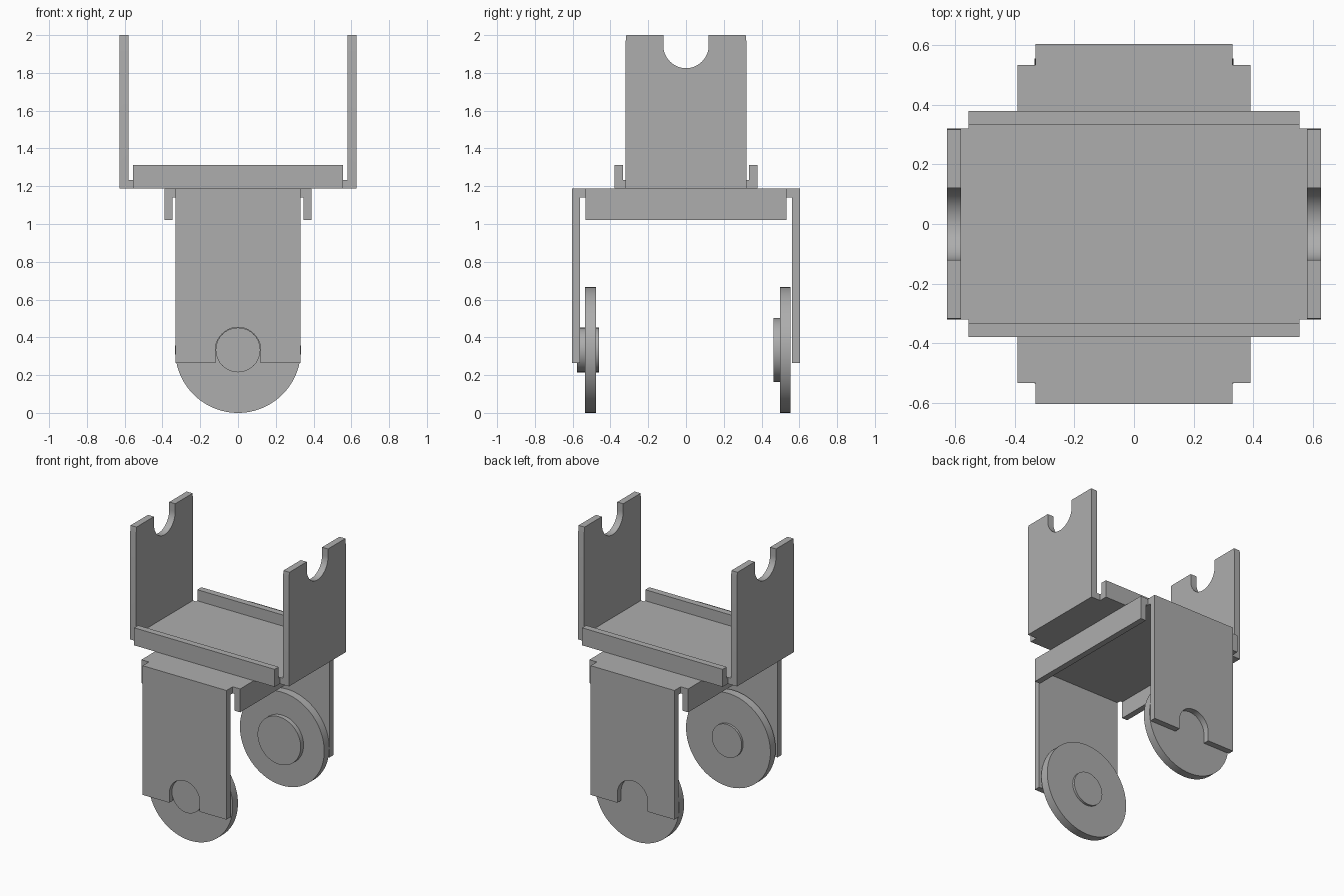
import bpy, bmesh, math
from mathutils import Vector

cube = bpy.data.objects.get("Cube")
if cube:
    bpy.data.objects.remove(cube, do_unlink=True)

grey = bpy.data.materials.new("steel_grey")
grey.use_nodes = True
colour = (0.42, 0.42, 0.42, 1)
grey.diffuse_color = colour
grey.node_tree.nodes["Principled BSDF"].inputs["Base Color"].default_value = colour

AXES = {"x": lambda a, b, d: (d, a, b),
        "y": lambda a, b, d: (a, d, b),
        "z": lambda a, b, d: (a, b, d)}


def prism(name, outline, axis, d0, d1):
    """Extrude a flat outline along an axis from d0 to d1."""
    bm = bmesh.new()
    face = bm.faces.new([bm.verts.new(AXES[axis](a, b, d0)) for a, b in outline])
    ext = bmesh.ops.extrude_face_region(bm, geom=[face], use_keep_orig=True)
    move = Vector(AXES[axis](0, 0, d1 - d0))
    bmesh.ops.translate(bm, vec=move, verts=[v for v in ext["geom"] if isinstance(v, bmesh.types.BMVert)])
    bmesh.ops.recalc_face_normals(bm, faces=bm.faces)
    mesh = bpy.data.meshes.new(name)
    bm.to_mesh(mesh)
    bm.free()
    mesh.materials.append(grey)
    obj = bpy.data.objects.new(name, mesh)
    bpy.context.collection.objects.link(obj)
    return obj


def rect(a0, a1, b0, b1):
    return [(a0, b0), (a1, b0), (a1, b1), (a0, b1)]


def arc(radius, centre, start, end, steps):
    angles = [math.radians(start + (end - start) * i / steps) for i in range(steps + 1)]
    return [(radius * math.cos(t), centre + radius * math.sin(t)) for t in angles]


def stepped(x_in, x_out, y_in, y_out):
    """Rectangle with a square relief at every corner."""
    q = [(x_out, y_in), (x_in, y_in), (x_in, y_out)]
    m = [(-x, y) for x, y in reversed(q)]
    return q + m + [(-x, -y) for x, y in q + m]


def fuse(name, parts):
    """Union the parts into one solid, drop seams, smooth the round edges."""
    base = parts[0]
    base.name = base.data.name = name
    bpy.context.view_layer.objects.active = base
    for part in parts[1:]:
        mod = base.modifiers.new("union", "BOOLEAN")
        mod.operation, mod.solver, mod.object = "UNION", "EXACT", part
        bpy.ops.object.modifier_apply(modifier=mod.name)
        bpy.data.objects.remove(part, do_unlink=True)
    bm = bmesh.new()
    bm.from_mesh(base.data)
    bmesh.ops.remove_doubles(bm, verts=bm.verts, dist=0.0001)
    bmesh.ops.dissolve_limit(bm, angle_limit=0.005, verts=bm.verts, edges=bm.edges)
    bm.to_mesh(base.data)
    bm.free()
    bpy.ops.object.select_all(action="DESELECT")
    base.select_set(True)
    bpy.ops.object.shade_smooth_by_angle(angle=math.radians(30))
    return base


SEAT, NOTCH = 1.187, 0.12      # height where brackets meet, notch radius
AXLE, WHEEL = 0.333, 0.333     # wheel centre height and radius

# Upper bracket: tray, low lips front and back, notched uprights left and right
upright = [(-0.32, SEAT), (0.32, SEAT), (0.32, 1.96), (0.316, 2.0), (NOTCH, 2.0)]
upright += arc(NOTCH, 1.945, 0, -180, 32)
upright += [(-NOTCH, 2.0), (-0.316, 2.0), (-0.32, 1.96)]
parts = [prism("tray", stepped(0.555, 0.627, 0.32, 0.379), "z", SEAT, 1.233)]
for s in (-1, 1):
    parts.append(prism("upright", upright, "x", s * 0.58, s * 0.627))
    parts.append(prism("lip", rect(-0.555, 0.555, SEAT, 1.312), "y", s * 0.333, s * 0.379))
fuse("upper_bracket", parts)

# Lower bracket: plate, short side skirts, notched legs front and back
leg = [(-0.331, SEAT), (-0.331, 0.265), (-NOTCH, 0.265)]
leg += arc(NOTCH, AXLE, 180, 0, 32)
leg += [(NOTCH, 0.265), (0.331, 0.265), (0.331, SEAT)]
parts = [prism("plate", stepped(0.331, 0.39, 0.533, 0.603), "z", 1.14, SEAT)]
for s in (-1, 1):
    parts.append(prism("leg", leg, "y", s * 0.56, s * 0.603))
    parts.append(prism("skirt", rect(-0.533, 0.533, 1.02, SEAT), "x", s * 0.347, s * 0.39))
fuse("lower_bracket", parts)


# Wheels: a disc with a round hub
def wheel(name, y0, y1, hub_radius, h0, h1):
    disc = prism("disc", arc(WHEEL, AXLE, 0, 360, 96)[:-1], "y", y0, y1)
    hub = prism("hub", arc(hub_radius, AXLE, 0, 360, 64)[:-1], "y", h0, h1)
    fuse(name, [disc, hub])


wheel("front_wheel", -0.535, -0.476, 0.118, -0.577, -0.46)
wheel("back_wheel", 0.497, 0.554, 0.17, 0.464, 0.52)
